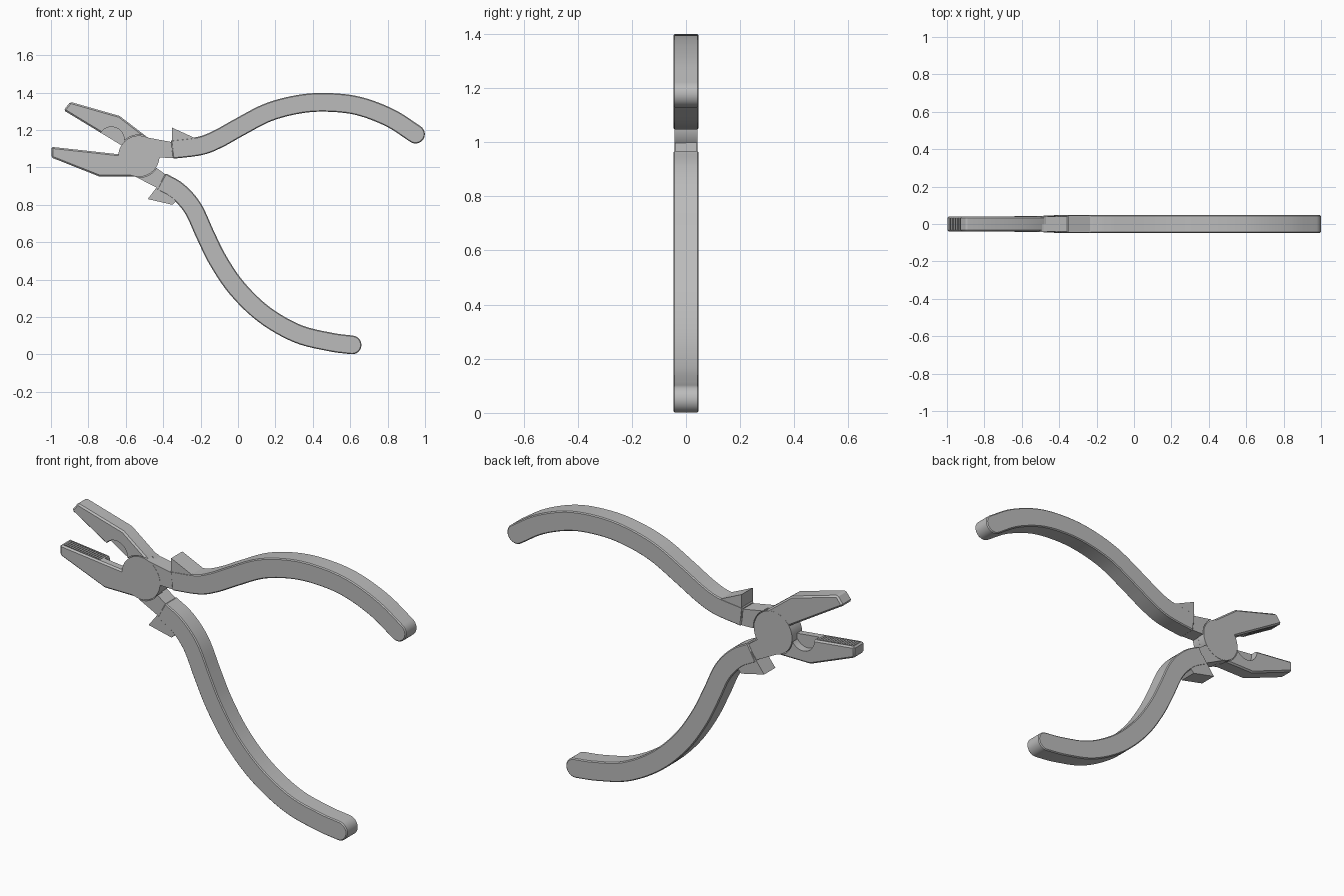
import bpy, bmesh, math
from mathutils import Matrix, Vector

cube = bpy.data.objects.get("Cube")
if cube:
    bpy.data.objects.remove(cube, do_unlink=True)

steel = bpy.data.materials.new("grey_steel")
steel.use_nodes = True
GREY = (0.5, 0.5, 0.5, 1)
steel.diffuse_color = GREY
steel.node_tree.nodes["Principled BSDF"].inputs["Base Color"].default_value = GREY

PIVOT = Vector((-0.53, 0, 1.06))
TILT = math.radians(-18.75)
JAW_Y, GRIP_Y, GRIP_R, DISC_R = 0.041, 0.047, 0.05, 0.11

# Half turn about the centre line carries one half of the tool onto the other
AXIS = Vector((math.cos(TILT), 0, math.sin(TILT)))
FLIP = Matrix.Translation(PIVOT) @ Matrix.Rotation(math.pi, 4, AXIS) @ Matrix.Translation(-PIVOT)


def prism(name, outline, y0, y1):
    """Extrude an x-z outline from y0 to y1."""
    bm = bmesh.new()
    face = bm.faces.new([bm.verts.new((x, y0, z)) for x, z in outline])
    grown = bmesh.ops.extrude_face_region(bm, geom=[face])["geom"]
    moved = [g for g in grown if isinstance(g, bmesh.types.BMVert)]
    bmesh.ops.translate(bm, vec=(0, y1 - y0, 0), verts=moved)
    bmesh.ops.recalc_face_normals(bm, faces=bm.faces)
    mesh = bpy.data.meshes.new(name)
    bm.to_mesh(mesh)
    bm.free()
    mesh.materials.append(steel)
    obj = bpy.data.objects.new(name, mesh)
    bpy.context.collection.objects.link(obj)
    return obj


def circle(x, z, r, n=64):
    return [(x + r * math.cos(math.tau * i / n), z + r * math.sin(math.tau * i / n))
            for i in range(n)]


def finish(obj, bevel=0.0, cutters=(), flip=False):
    """Bevel, cut, bake, optionally turn to the other half, and shade."""
    if bevel:
        mod = obj.modifiers.new("bevel", "BEVEL")
        mod.width, mod.segments, mod.limit_method = bevel, 1, "ANGLE"
        mod.angle_limit = math.radians(35)
    for cutter in cutters:
        mod = obj.modifiers.new("cut", "BOOLEAN")
        mod.operation, mod.solver, mod.object = "DIFFERENCE", "EXACT", cutter
    bpy.context.view_layer.update()
    graph = bpy.context.evaluated_depsgraph_get()
    mesh = bpy.data.meshes.new_from_object(obj.evaluated_get(graph))
    obj.modifiers.clear()
    obj.data = mesh
    if flip:
        mesh.transform(FLIP)
    bpy.ops.object.select_all(action="DESELECT")
    obj.select_set(True)
    bpy.context.view_layer.objects.active = obj
    bpy.ops.object.shade_smooth_by_angle(angle=math.radians(30))


def smooth_path(points, steps=6):
    """Catmull-Rom curve through the points."""
    p = [Vector(q) for q in points]
    p = [2 * p[0] - p[1]] + p + [2 * p[-1] - p[-2]]
    out = []
    for a, b, c, d in zip(p, p[1:], p[2:], p[3:]):
        for i in range(steps):
            t = i / steps
            out.append(0.5 * (2 * b + (c - a) * t + (2 * a - 5 * b + 4 * c - d) * t * t
                              + (3 * b - a - 3 * c + d) * t ** 3))
    return out + [p[-2]]


def handle(name, points):
    """Constant-width curved bar with a round end."""
    path = smooth_path(points)
    left, right = [], []
    for i, q in enumerate(path):
        d = (path[min(i + 1, len(path) - 1)] - path[max(i - 1, 0)]).normalized()
        side = Vector((-d.y, d.x)) * GRIP_R
        left.append(q + side)
        right.append(q - side)
    cap = [path[-1] + side * math.cos(a) + d * GRIP_R * math.sin(a)
           for a in (math.pi * i / 16 for i in range(1, 16))]
    finish(prism(name, left + cap + right[::-1], -GRIP_Y, GRIP_Y), bevel=0.005)


handle("upper_handle", [(-0.353, 1.096), (-0.203, 1.115), (-0.107, 1.152), (0.005, 1.214),
                        (0.16, 1.294), (0.321, 1.337), (0.471, 1.348), (0.642, 1.329),
                        (0.813, 1.265), (0.949, 1.178)])
handle("lower_handle", [(-0.411, 0.925), (-0.321, 0.872), (-0.241, 0.781), (-0.176, 0.642),
                        (-0.107, 0.503), (-0.005, 0.353), (0.139, 0.214), (0.316, 0.112),
                        (0.492, 0.067), (0.61, 0.051)])

# Shared outlines of one half
TIP, NOTCH = Vector((-0.998, 1.11)), Vector((-0.634, 1.07))
JAW = [TIP, NOTCH, (-0.53, 1.06), (-0.53, 0.952), (-0.743, 0.952), (-0.998, 1.053)]
NECK = [(-0.53, 1.168), (-0.34, 1.133), (-0.34, 1.05), (-0.43, 1.053), (-0.46, 0.99), (-0.53, 1.06)]
GUARD = [(-0.353, 1.213), (-0.23, 1.157), (-0.22, 1.09), (-0.353, 1.09)]

# Cutters: room for the other disc, the pipe grip and the teeth
along = (NOTCH - TIP).normalized()
up = Vector((-along.y, along.x))
TEETH, PITCH = 16, 0.013
zigzag = []
for i in range(TEETH):
    start = TIP + along * (0.015 + PITCH * i)
    zigzag += [start + up * 0.001, start + along * PITCH / 2 - up * 0.01]
end = TIP + along * (0.015 + PITCH * TEETH)
zigzag += [end + up * 0.001, end + up * 0.03, zigzag[0] + up * 0.03]
teeth_cut = prism("teeth_cutter", zigzag, -0.031, 0.031)
disc_cut = prism("disc_cutter", circle(PIVOT.x, PIVOT.z, DISC_R + 0.004), 0, 0.06)
pipe_cut = prism("pipe_cutter", circle(-0.7, 1.079, 0.068), 0, 0.06)
cutters = [teeth_cut, disc_cut, pipe_cut]
for c in cutters:
    c.hide_render = True

# Two identical halves, the second one turned over
for prefix, jaw_side, flip in (("front", "lower", False), ("back", "upper", True)):
    guard_side = "lower" if flip else "upper"
    finish(prism(jaw_side + "_jaw", JAW, -JAW_Y, JAW_Y), 0.008, cutters, flip)
    finish(prism(guard_side + "_neck", NECK, -JAW_Y, JAW_Y), 0, [disc_cut], flip)
    finish(prism(prefix + "_pivot_disc", circle(PIVOT.x, PIVOT.z, DISC_R),
                 -JAW_Y - 0.001, 0), 0, (), flip)
    finish(prism(guard_side + "_guard", GUARD, -GRIP_Y + 0.001, GRIP_Y - 0.001), 0, (), flip)

for c in cutters:
    bpy.data.objects.remove(c, do_unlink=True)
